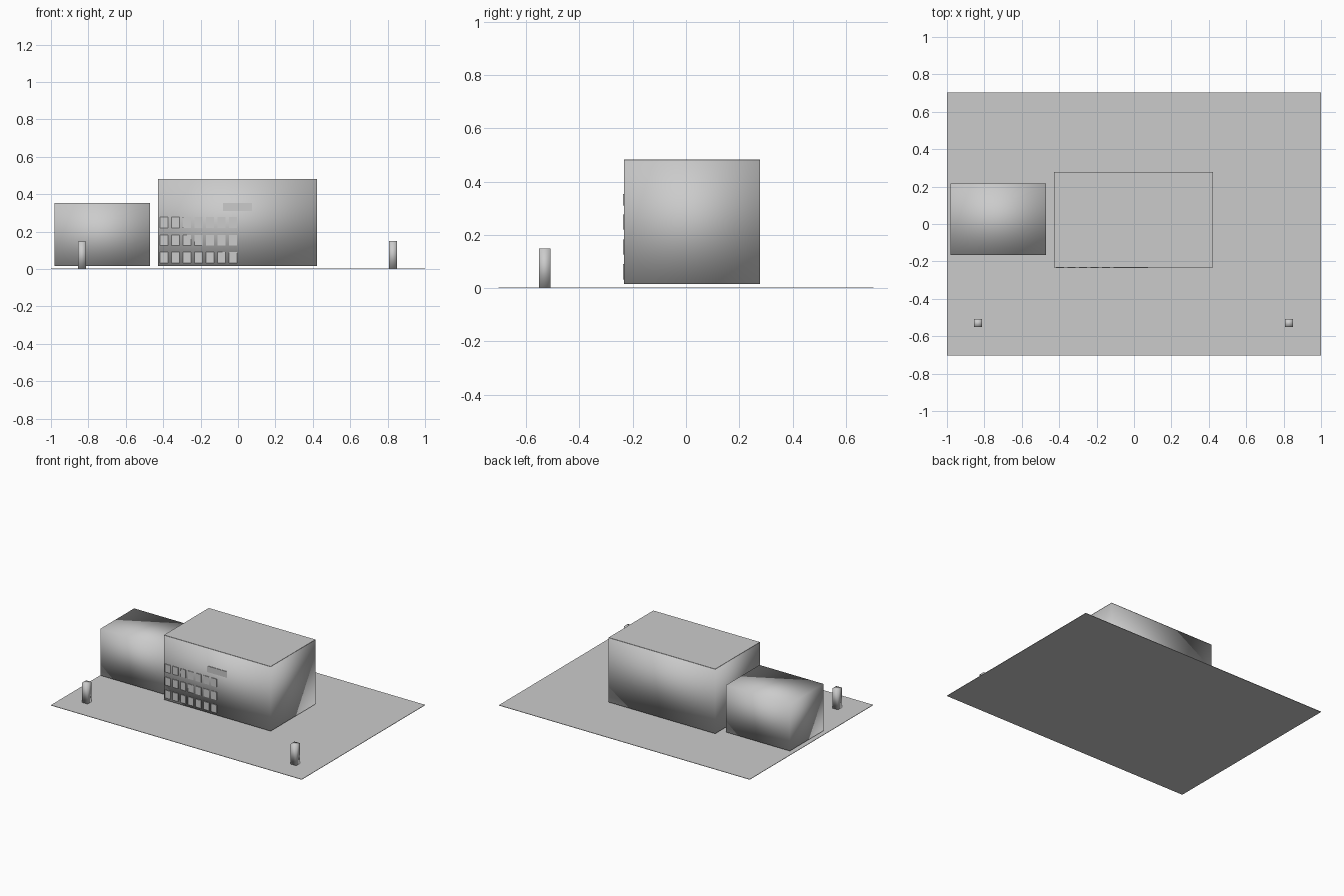
import bpy
import bmesh

if "Cube" in bpy.data.objects:
    bpy.data.objects.remove(bpy.data.objects["Cube"])

# One flat grey for the whole model
grey = bpy.data.materials.new("concrete_grey")
grey.diffuse_color = (0.6, 0.6, 0.6, 1.0)
grey.use_nodes = True
grey.node_tree.nodes["Principled BSDF"].inputs["Base Color"].default_value = grey.diffuse_color


def box(name, x, y, z, smooth=False):
    """Box from (min, max) ranges; smooth gives the soft blended corners."""
    bm = bmesh.new()
    bmesh.ops.create_cube(bm, size=1.0)
    for v in bm.verts:
        for i, (lo, hi) in enumerate((x, y, z)):
            v.co[i] = lo if v.co[i] < 0 else hi
    for f in bm.faces:
        f.smooth = smooth
    mesh = bpy.data.meshes.new(name)
    bm.to_mesh(mesh)
    bm.free()
    mesh.materials.append(grey)
    obj = bpy.data.objects.new(name, mesh)
    bpy.context.collection.objects.link(obj)
    return obj


# Ground sheet
box("ground_sheet", (-1, 1), (-0.703, 0.703), (0, 0.003))

# Main hall, with a flat roof sheet over its soft-shaded body
FRONT = -0.232
box("main_hall", (-0.427, 0.423), (FRONT, 0.277), (0.016, 0.48), True)
box("main_roof", (-0.427, 0.423), (FRONT, 0.277), (0.48, 0.482))

# Side hall
box("side_hall", (-0.98, -0.47), (-0.165, 0.217), (0.016, 0.354), True)

# Window grid on the left half of the front
for row, z in enumerate((0.033, 0.126, 0.22)):
    for col in range(7):
        x = -0.418 + col * 0.0615
        box(f"window_{row}_{col}", (x, x + 0.043), (FRONT - 0.004, FRONT + 0.002),
            (z, z + 0.057))

# Blank plate above the entrance
box("entrance_plate", (-0.08, 0.076), (FRONT - 0.004, FRONT + 0.002), (0.309, 0.353))

# Gate posts at the front corners
for side, x, top in (("left", -0.834, 0.146), ("right", 0.828, 0.149)):
    box(f"gate_post_{side}", (x - 0.022, x + 0.022), (-0.552, -0.508), (0.003, top), True)
